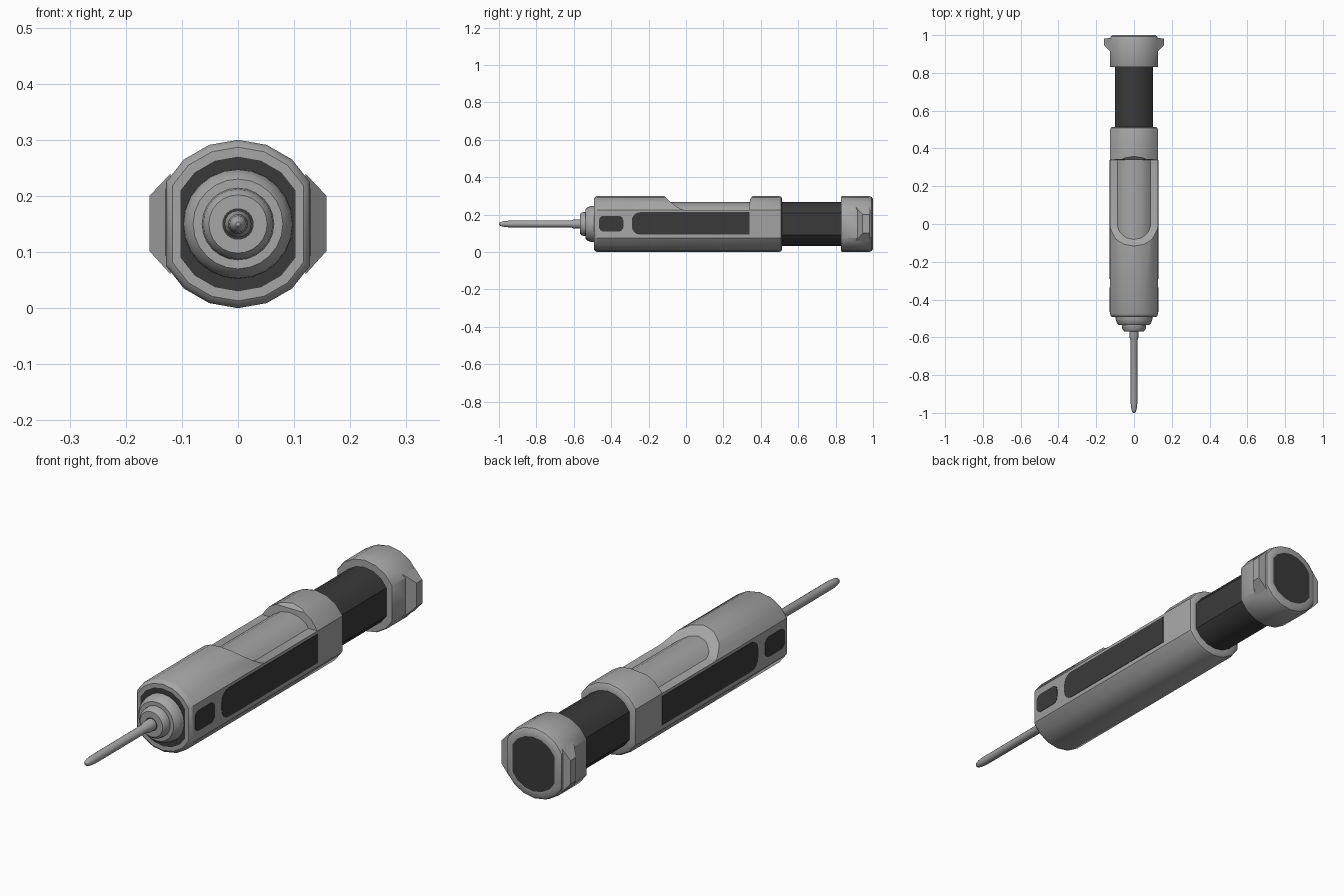
import bpy, bmesh, math

if "Cube" in bpy.data.objects:
    bpy.data.objects.remove(bpy.data.objects["Cube"])

CZ = 0.15  # height of the long axis


def material(name, v):
    m = bpy.data.materials.new(name)
    m.diffuse_color = (v, v, v, 1)
    m.use_nodes = True
    m.node_tree.nodes["Principled BSDF"].inputs["Base Color"].default_value = m.diffuse_color
    return m


LIGHT = material("light grey", 0.38)
DARK = material("charcoal", 0.042)


def finish(name, bm, mats, angle=35):
    bmesh.ops.recalc_face_normals(bm, faces=bm.faces[:])
    me = bpy.data.meshes.new(name)
    bm.to_mesh(me)
    bm.free()
    for m in mats:
        me.materials.append(m)
    ob = bpy.data.objects.new(name, me)
    bpy.context.collection.objects.link(ob)
    smooth(ob, angle)
    return ob


def smooth(ob, angle=35):
    bpy.ops.object.select_all(action='DESELECT')
    ob.select_set(True)
    bpy.context.view_layer.objects.active = ob
    bpy.ops.object.shade_smooth_by_angle(angle=math.radians(angle))


def flat_sided():
    """Unit 18-gon whose left and right sides are cut flat."""
    a = [-60, -40, -20, 0, 20, 40, 60, 120, 140, 160, 180, 200, 220, 240]
    return [(max(-.853, min(.853, math.sin(math.radians(d)))),
             math.cos(math.radians(d))) for d in a]


def circle(n=24):
    return [(math.sin(math.tau * i / n), math.cos(math.tau * i / n)) for i in range(n)]


def loft(name, section, rings, mats=(LIGHT,), start=0, end=0):
    """Sweep a section along y through (y, radius) stations."""
    bm = bmesh.new()
    loops = [[bm.verts.new((x * r, y, CZ + z * r)) for x, z in section] for y, r in rings]
    n = len(section)
    for a, b in zip(loops, loops[1:]):
        for i in range(n):
            bm.faces.new((a[i], a[(i + 1) % n], b[(i + 1) % n], b[i]))
    bm.faces.new(loops[0]).material_index = start
    bm.faces.new(loops[-1]).material_index = end
    return finish(name, bm, mats)


def prism(name, pts, x0, x1, mats):
    """Extrude a (y, z) outline between two x positions."""
    bm = bmesh.new()
    a = [bm.verts.new((x0, y, z)) for y, z in pts]
    b = [bm.verts.new((x1, y, z)) for y, z in pts]
    bm.faces.new(a)
    bm.faces.new(b)
    n = len(pts)
    for i in range(n):
        bm.faces.new((a[i], a[(i + 1) % n], b[(i + 1) % n], b[i]))
    return finish(name, bm, mats)


def rounded(y0, y1, z0, z1, r_front, r_back):
    """Rectangle outline with separate front and back corner radii."""
    pts = []
    for y, z, r, sy, sz, a0 in ((y1, z1, r_back, -1, -1, 0), (y0, z1, r_front, 1, -1, 90),
                                (y0, z0, r_front, 1, 1, 180), (y1, z0, r_back, -1, 1, 270)):
        for k in range(5 if r else 1):
            t = math.radians(a0 + k * 22.5)
            pts.append((y + sy * r + r * math.cos(t), z + sz * r + r * math.sin(t)))
    return pts


SEC = flat_sided()

# main body with dark front face
body = loft("main_body", SEC,
            [(-.492, .12), (-.492, .137), (-.486, .145), (-.474, .15), (.495, .15),
             (.508, .146), (.514, .137), (.514, .11)], (LIGHT, DARK), start=1)

# scooped window in the top of the body
cutter = prism("window_cutter",
               [(-.14, .33), (-.115, .298), (-.09, .273), (-.06, .25), (-.03, .232), (-.01, .225),
                (.338, .225), (.342, .283), (.36, .302), (.36, .33)], -.2, .2, (LIGHT,))
mod = body.modifiers.new("window", 'BOOLEAN')
mod.operation = 'DIFFERENCE'
mod.solver = 'EXACT'
mod.object = cutter
bpy.context.view_layer.objects.active = body
bpy.ops.object.modifier_apply(modifier=mod.name)
bpy.data.objects.remove(cutter)
smooth(body)

# inner tube seen in the window, and dark plunger shaft
loft("inner_tube", SEC, [(-.4, .117), (.48, .117)])
loft("plunger_shaft", SEC, [(.48, .117), (.85, .117)], (DARK,))

# end cap with dark rear inset
loft("end_cap", SEC, [(.83, .11), (.83, .147), (.836, .15), (.975, .15), (.992, .145),
                      (1.0, .133), (1.0, .113)], (LIGHT, DARK), end=1)

# stepped nose and needle
loft("nose", circle(), [(-.48, .098), (-.505, .097), (-.525, .09), (-.536, .08), (-.536, .064),
                        (-.556, .062), (-.568, .052), (-.568, .028)], (LIGHT, DARK), start=0, end=1)
loft("needle", circle(16), [(-.55, .024), (-.6, .024), (-.615, .018), (-.95, .0175),
                            (-.975, .015), (-.992, .011), (-1.0, .004)])

# mirrored side panels and cap tabs
for s, side in ((1, "right"), (-1, "left")):
    prism(side + "_long_panel", rounded(-.29, .34, .093, .213, .045, 0),
          s * .12, s * .1295, (DARK,))
    prism(side + "_small_panel", rounded(-.465, -.335, .11, .194, .025, .025),
          s * .12, s * .1295, (DARK,))
    bm = bmesh.new()
    inner = [bm.verts.new((s * .12, y, z)) for y, z in
             ((.908, .06), (.985, .06), (.985, .24), (.908, .24))]
    outer = [bm.verts.new((s * .158, y, z)) for y, z in
             ((.945, .102), (.982, .102), (.982, .2), (.945, .2))]
    bm.faces.new(inner)
    bm.faces.new(outer)
    for i in range(4):
        j = (i + 1) % 4
        bm.faces.new((inner[i], inner[j], outer[j], outer[i]))
    finish(side + "_cap_tab", bm, (LIGHT,), 20)
